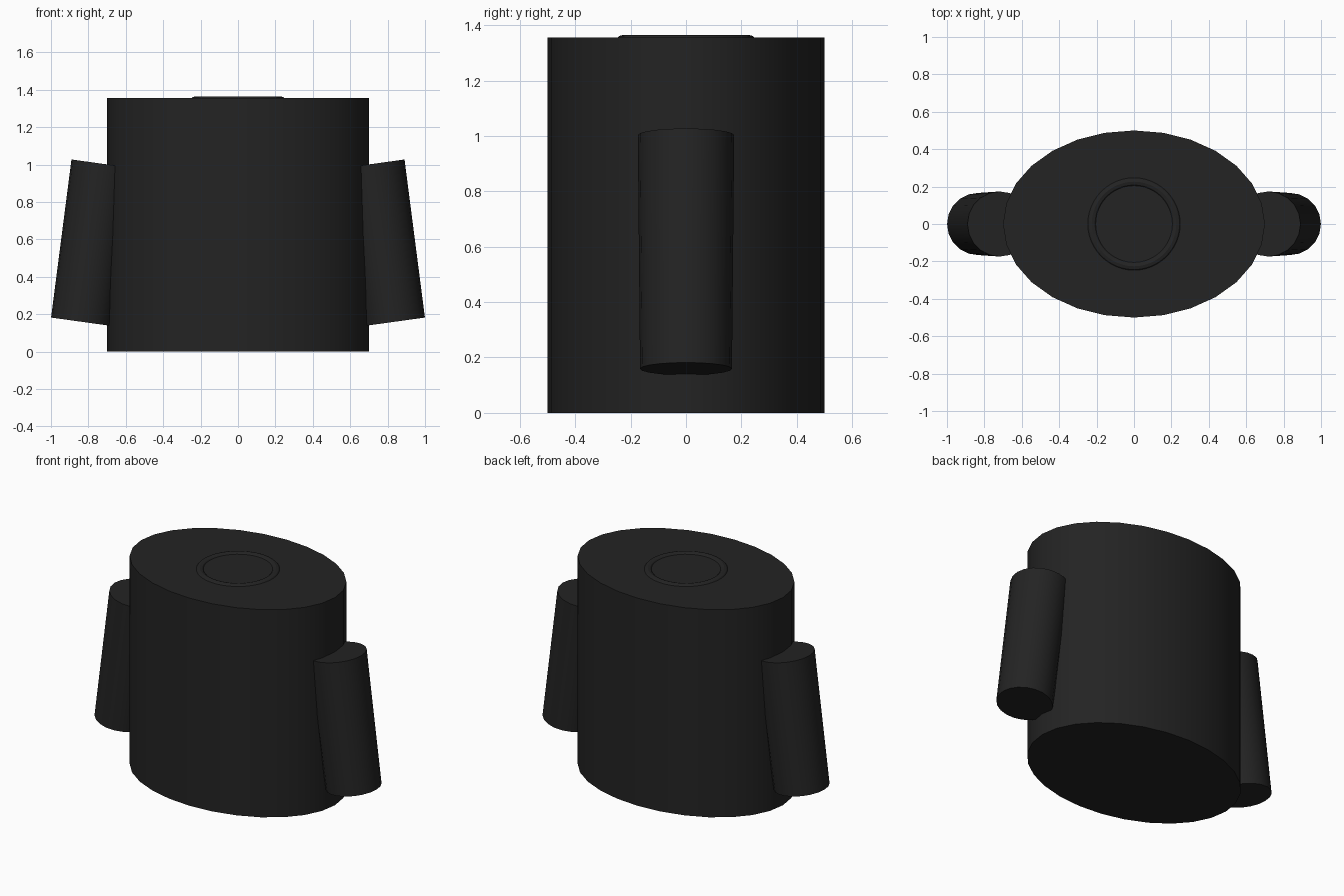
import bpy, math
from mathutils import Vector

cube = bpy.data.objects.get("Cube")
if cube:
    bpy.data.objects.remove(cube, do_unlink=True)

charcoal = bpy.data.materials.new("charcoal")
charcoal.use_nodes = True
shade = (0.017, 0.017, 0.017, 1)
charcoal.diffuse_color = shade
charcoal.node_tree.nodes["Principled BSDF"].inputs["Base Color"].default_value = shade


def finish(name):
    """Name, colour and smooth the active object."""
    ob = bpy.context.object
    ob.name = name
    ob.data.materials.append(charcoal)
    bpy.ops.object.transform_apply(location=False, rotation=False, scale=True)
    bpy.ops.object.shade_smooth_by_angle(angle=math.radians(30))
    return ob


# Oval body
HEIGHT = 1.355
bpy.ops.mesh.primitive_cylinder_add(vertices=28, radius=1, depth=HEIGHT,
                                    location=(0, 0, HEIGHT / 2))
bpy.context.object.scale = (0.7, 0.5, 1)
finish("body")

# Collar ring, mostly sunk into the top of the body
bpy.ops.mesh.primitive_torus_add(major_radius=0.226, minor_radius=0.03,
                                 major_segments=48, minor_segments=12,
                                 location=(0, 0, HEIGHT - 0.02))
finish("neck_ring")

# Slightly tapered arms, leaning outward toward the bottom
for side, name in ((1, "left_arm"), (-1, "right_arm")):
    top = Vector((side * 0.718, 0, 1.003))
    bottom = Vector((side * 0.835, 0, 0.159))
    axis = top - bottom
    bpy.ops.mesh.primitive_cone_add(vertices=20, radius1=0.166, radius2=0.174,
                                    depth=axis.length,
                                    location=(top + bottom) / 2,
                                    rotation=(0, math.atan2(axis.x, axis.z), 0))
    finish(name)
